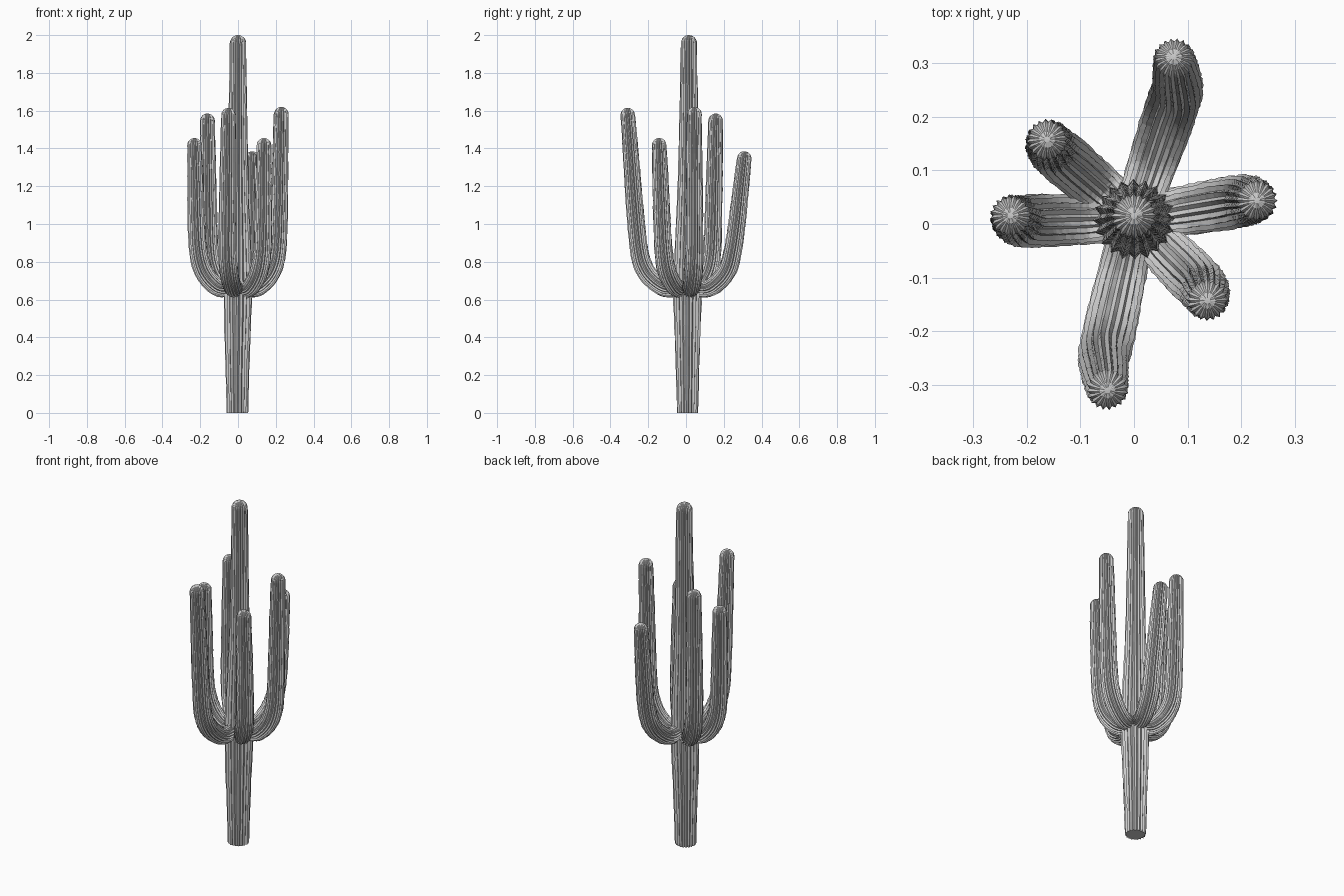
import bpy, bmesh, math, random
from mathutils import Vector

random.seed(4)
if "Cube" in bpy.data.objects:
    bpy.data.objects.remove(bpy.data.objects["Cube"])

RIBS = 20
grey = bpy.data.materials.new("pale grey")
grey.use_nodes = True
grey.diffuse_color = (0.6, 0.6, 0.6, 1)
grey.node_tree.nodes["Principled BSDF"].inputs["Base Color"].default_value = (0.6, 0.6, 0.6, 1)


def smooth_path(points, steps):
    """Catmull-Rom curve through 4D points: x, y, z, radius."""
    pts = [Vector(p) for p in points]
    pts = [2 * pts[0] - pts[1]] + pts + [2 * pts[-1] - pts[-2]]
    out = []
    for a, b, c, d in zip(pts, pts[1:], pts[2:], pts[3:]):
        for i in range(steps):
            t = i / steps
            out.append(0.5 * (2 * b + (c - a) * t + (2 * a - 5 * b + 4 * c - d) * t * t
                              + (3 * b - a - 3 * c + d) * t ** 3))
    return out + [pts[-2]]


def ribbed_stem(name, points, steps=6):
    """Sweep a star-shaped section along the path and close it with a dome."""
    path = smooth_path(points, steps)
    centres = [p.to_3d() for p in path]
    radii = [p[3] for p in path]
    end, tip_dir, r = centres[-1], (centres[-1] - centres[-2]).normalized(), radii[-1]
    for k in range(1, 6):
        a = k * math.pi / 11
        centres.append(end + tip_dir * r * math.sin(a))
        radii.append(r * math.cos(a))

    bm = bmesh.new()
    rings = []
    side = Vector((0.3, 1, 0))
    last = len(centres) - 1
    for i, (c, rad) in enumerate(zip(centres, radii)):
        axis = (centres[min(i + 1, last)] - centres[max(i - 1, 0)]).normalized()
        side = (side - axis * side.dot(axis)).normalized()
        other = axis.cross(side)
        ring = []
        for j in range(RIBS * 2):
            a = math.pi * j / RIBS
            k = rad * (0.86 if j % 2 else random.uniform(0.97, 1.03))
            ring.append(bm.verts.new(c + (side * math.cos(a) + other * math.sin(a)) * k))
        rings.append(ring)
    for low, high in zip(rings, rings[1:]):
        for j in range(RIBS * 2):
            n = (j + 1) % (RIBS * 2)
            bm.faces.new((low[j], low[n], high[n], high[j]))
    bm.faces.new(rings[0][::-1])
    crown = bm.verts.new(end + tip_dir * r)
    for j in range(RIBS * 2):
        bm.faces.new((rings[-1][j], rings[-1][(j + 1) % (RIBS * 2)], crown))
    bmesh.ops.recalc_face_normals(bm, faces=bm.faces)
    mesh = bpy.data.meshes.new(name)
    bm.to_mesh(mesh)
    bm.free()
    mesh.materials.append(grey)
    bpy.context.collection.objects.link(bpy.data.objects.new(name, mesh))


# Trunk, widest where the arms leave it
ribbed_stem("trunk", [(-0.003, 0.008, 0, 0.056), (-0.003, 0.008, 0.3, 0.065),
                      (0, 0.008, 0.62, 0.075), (0, 0.01, 0.85, 0.071),
                      (0, 0.012, 1.15, 0.058), (0, 0.014, 1.5, 0.05),
                      (0, 0.015, 1.957, 0.043)])


# Arms: run outwards, turn up at the elbow, then rise to the tip
def arm(name, elbow, tip, top):
    root, elbow, tip = Vector((0, 0.01)), Vector(elbow), Vector(tip)
    points = []
    for f, z, r in ((0, 0.68, 0.04), (0.38, 0.657, 0.046), (0.66, 0.695, 0.049),
                    (0.87, 0.765, 0.05), (0.98, 0.87, 0.048)):
        points.append((*root.lerp(elbow, f), z, r))
    top -= 0.039
    for f, r in ((0.3, 0.046), (0.65, 0.043), (1, 0.039)):
        points.append((*elbow.lerp(tip, f), 0.87 + (top - 0.87) * f, r))
    ribbed_stem(name, points)


arm("back_arm", (0.083, 0.255), (0.075, 0.308), 1.385)
arm("front_arm", (-0.058, -0.255), (-0.05, -0.308), 1.615)
arm("left_arm", (0.213, 0.045), (0.229, 0.044), 1.62)
arm("right_arm", (-0.217, 0.005), (-0.23, 0.015), 1.455)
arm("back_right_arm", (-0.155, 0.142), (-0.162, 0.157), 1.585)
arm("front_left_arm", (0.132, -0.122), (0.137, -0.142), 1.455)
